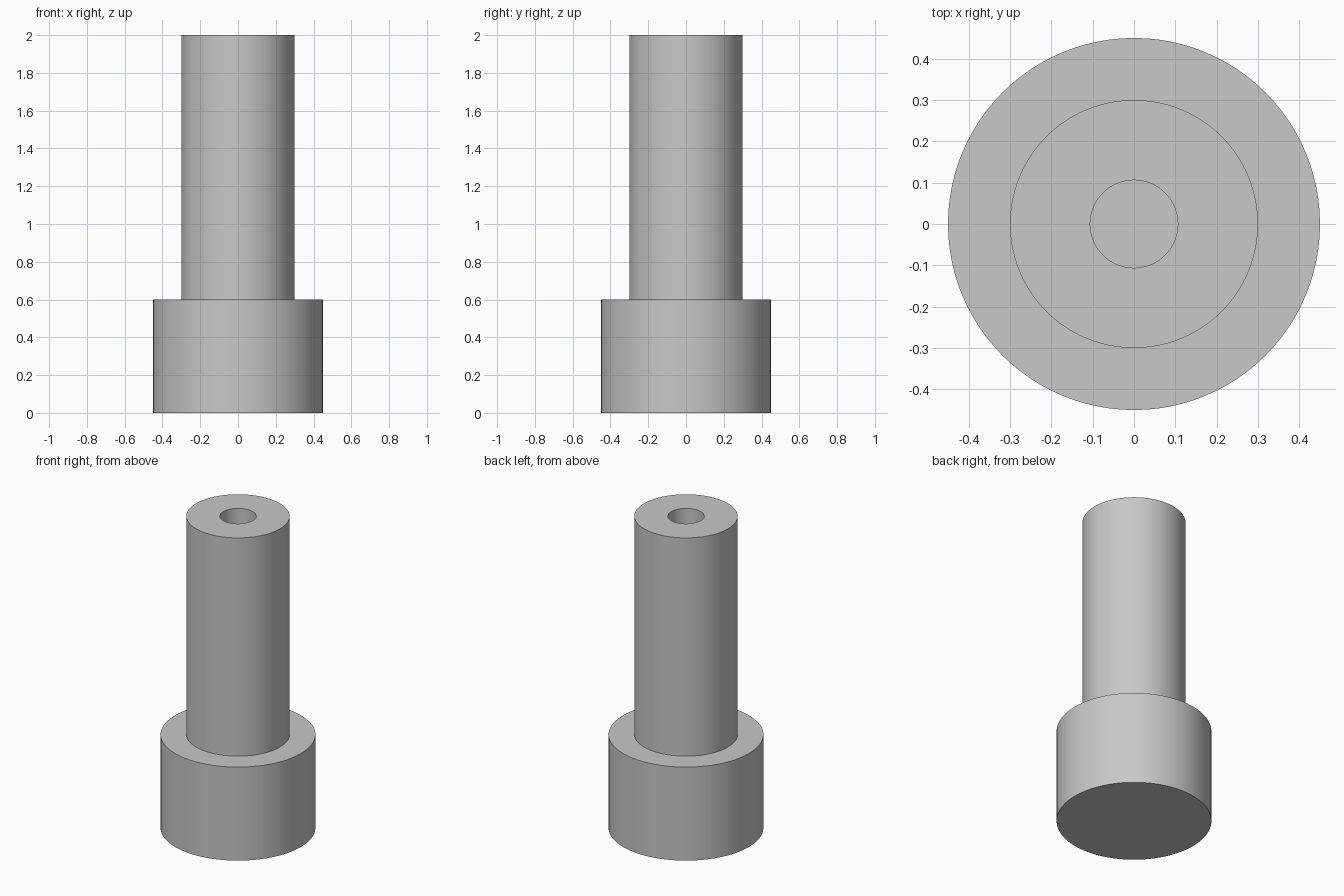
import bpy
import bmesh
import math

cube = bpy.data.objects.get("Cube")
if cube:
    bpy.data.objects.remove(cube, do_unlink=True)

SEGMENTS = 96

grey = bpy.data.materials.new("light_grey")
grey.use_nodes = True
colour = (0.58, 0.58, 0.58, 1)
grey.diffuse_color = colour
grey.node_tree.nodes["Principled BSDF"].inputs["Base Color"].default_value = colour


def lathe(name, profile):
    """Spin a (radius, height) profile around the z axis."""
    bm = bmesh.new()
    verts = [bm.verts.new((r, 0, z)) for r, z in profile]
    edges = [bm.edges.new(pair) for pair in zip(verts, verts[1:])]
    bmesh.ops.spin(bm, geom=verts + edges, axis=(0, 0, 1), cent=(0, 0, 0),
                   angle=math.tau, steps=SEGMENTS, use_merge=True)
    bmesh.ops.remove_doubles(bm, verts=bm.verts[:], dist=0.0001)
    bmesh.ops.recalc_face_normals(bm, faces=bm.faces[:])
    mesh = bpy.data.meshes.new(name)
    bm.to_mesh(mesh)
    bm.free()
    mesh.materials.append(grey)
    obj = bpy.data.objects.new(name, mesh)
    bpy.context.collection.objects.link(obj)
    bpy.ops.object.select_all(action='DESELECT')
    obj.select_set(True)
    bpy.context.view_layer.objects.active = obj
    bpy.ops.object.shade_smooth_by_angle(angle=math.radians(30))
    return obj


# Wide base, narrower shaft and blind bore as one closed turned part
base_radius, shaft_radius, bore_radius = 0.45, 0.3, 0.106
base_top, shaft_top, bore_floor = 0.6, 2.0, 0.6
lathe("stepped_pin", [
    (0, 0), (base_radius, 0), (base_radius, base_top),
    (shaft_radius, base_top), (shaft_radius, shaft_top),
    (bore_radius, shaft_top), (bore_radius, bore_floor), (0, bore_floor),
])
